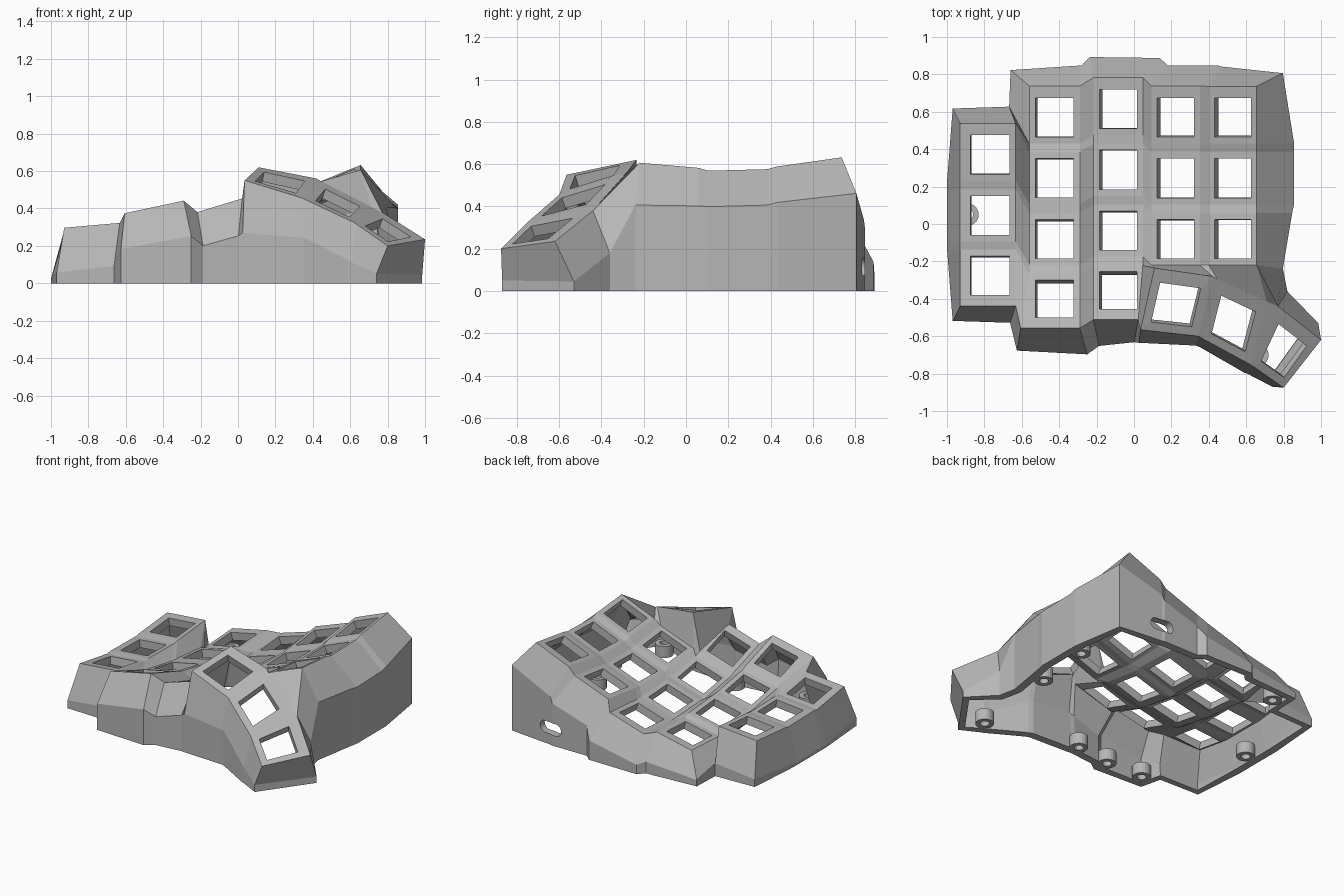
import bpy, bmesh
from math import radians, sin, cos
from mathutils import Vector as V

if "Cube" in bpy.data.objects:
    bpy.data.objects.remove(bpy.data.objects["Cube"], do_unlink=True)

grey = bpy.data.materials.new("shell grey")
grey.use_nodes = True
GREY = (0.47, 0.47, 0.47, 1)
grey.diffuse_color = GREY
grey.node_tree.nodes["Principled BSDF"].inputs["Base Color"].default_value = GREY


def add_object(name, bm):
    mesh = bpy.data.meshes.new(name)
    bm.to_mesh(mesh)
    bm.free()
    ob = bpy.data.objects.new(name, mesh)
    bpy.context.collection.objects.link(ob)
    mesh.materials.append(grey)
    return ob


shell = bmesh.new()


def face(*pts):
    shell.faces.new([shell.verts.new(p) for p in pts])


def frame(outer, inner):
    for i in range(4):
        j = (i + 1) % 4
        face(outer[i], outer[j], inner[j], inner[i])


# Key sockets: corners are ordered front left, front right, back right, back left
FL, FR, BR, BL = range(4)
ROW_Y = {1: 0.57, 2: 0.245, 3: -0.08, 4: -0.40}
COLUMNS = {  # x, y shift, sideways tilt, then height and slope of each row
    "A": (-0.77, 0.125, 5, {2: (0.283, 5), 3: (0.266, -1), 4: (0.285, -9)}),
    "B": (-0.425, 0, 12, {1: (0.215, 3), 2: (0.235, -5), 3: (0.275, -10), 4: (0.362, -18)}),
    "C": (-0.085, 0.045, 17, {1: (0.265, 4), 2: (0.262, -3), 3: (0.287, -9), 4: (0.37, -18)}),
    "D": (0.222, 0, 20, {1: (0.41, 7), 2: (0.383, 1), 3: (0.405, -6)}),
    "E": (0.528, 0, 22, {1: (0.557, 8), 2: (0.521, 1.5), 3: (0.543, -5)}),
}
K = {}
HOLE = 0.105
for c, (x, shift, roll, rows) in COLUMNS.items():
    roll = radians(roll)
    side = V((cos(roll), 0, sin(roll)))
    for r, (height, slope) in rows.items():
        up = V((0, cos(radians(slope)), sin(radians(slope))))
        mid = V((x, ROW_Y[r] + shift, height))
        left = 0.16 if c == "A" else 0.138
        right = 0.138
        front = 0.165 if r == 4 else 0.14
        back = 0.168 if r == min(rows) else 0.14
        spots = [(-left, -front), (right, -front), (right, back), (-left, back)]
        if (c, r) == ("C", 4):
            spots[FR] = (0.112, -front)
        if (c, r) == ("B", 4):
            spots[FL] = (-0.185, -front)
        K[c, r] = [mid + side * u + up * v for u, v in spots]
        inner = [mid + side * u * HOLE + up * v * HOLE
                 for u, v in ((-1, -1), (1, -1), (1, 1), (-1, 1))]
        frame(K[c, r], inner)

# Thumb sockets
K["T", 1] = [V((0.035, -0.565, 0.55)), V((0.345, -0.60, 0.455)), V((0.42, -0.28, 0.56)), V((0.11, -0.235, 0.62))]
K["T", 2] = [V((0.365, -0.612, 0.445)), V((0.62, -0.75, 0.325)), V((0.71, -0.415, 0.41)), V((0.445, -0.295, 0.545))]
K["T", 3] = [V((0.635, -0.76, 0.315)), V((0.80, -0.875, 0.20)), V((1.0, -0.62, 0.235)), V((0.77, -0.44, 0.38))]
for n in (1, 2, 3):
    q = K["T", n]

    def at(u, v):
        return q[FL].lerp(q[FR], u).lerp(q[BL].lerp(q[BR], u), v)
    a, b, low, high = 0.15, 0.85, 0.14, 0.78
    frame(q, [at(a, low), at(b, low), at(b, high), at(a, high)])

# Webs between rows, columns and diagonals
for (c, r), k in list(K.items()):
    if c == "T":
        continue
    below, n = K.get((c, r + 1)), chr(ord(c) + 1)
    beside, diag = K.get((n, r)), K.get((n, r + 1))
    if below:
        face(k[FL], k[FR], below[BR], below[BL])
    if beside:
        face(k[FR], beside[FL], beside[BL], k[BR])
    if below and beside and diag:
        face(k[FR], beside[FL], diag[BL], below[BR])
T1, T2, T3 = (K["T", n] for n in (1, 2, 3))
C3, C4, D3, E3 = K["C", 3], K["C", 4], K["D", 3], K["E", 3]
face(K["A", 2][BR], K["B", 2][BL], K["B", 1][FL])

# Webs joining the thumb cluster
for a, b in ((T1, T2), (T2, T3)):
    face(a[FR], b[FL], b[BL], a[BR])
face(C3[FR], C4[BR], T1[BL], D3[FL])
face(C4[BR], C4[FR], T1[FL], T1[BL])
face(D3[FL], T1[BL], T1[BR], D3[FR])
face(D3[FR], T1[BR], T2[BL], E3[FL])
face(E3[FL], T2[BL], T2[BR], E3[FR])
face(T2[BR], T3[BL], E3[FR])

# Outer wall: each rim point leans out by an offset, then drops to the floor
rim = []


def lean(c, r, corner, dx, dy, dz):
    p = K[c, r][corner]
    rim.append((p, p + V((dx, dy, dz))))


lean("A", 4, FL, -0.04, -0.08, -0.24)
lean("A", 4, FR, -0.03, -0.09, -0.23)
lean("B", 4, FL, -0.02, -0.12, -0.19)
lean("B", 4, FR, 0.04, -0.14, -0.19)
lean("C", 4, FL, 0.03, -0.14, -0.18)
lean("C", 4, FR, -0.02, -0.12, -0.2)
lean("T", 1, FL, -0.01, -0.07, -0.28)
lean("T", 1, FR, -0.015, -0.05, -0.21)
lean("T", 2, FL, -0.015, -0.045, -0.2)
lean("T", 2, FR, -0.03, -0.045, -0.2)
lean("T", 3, FL, -0.03, -0.04, -0.2)
lean("T", 3, FR, -0.06, 0.005, -0.15)
lean("T", 3, BR, -0.015, 0.09, -0.19)
lean("T", 3, BL, 0.05, 0.08, -0.2)
lean("E", 3, FR, 0.14, -0.02, -0.2)
lean("E", 3, BR, 0.19, 0, -0.18)
for r in (2, 1):
    lean("E", r, FR, 0.2, 0, -0.17)
    lean("E", r, BR, *((0.2, 0, -0.17) if r == 2 else (0.14, 0.07, -0.17)))
lean("E", 1, BL, 0.07, 0.105, -0.19)
lean("D", 1, BR, 0.1, 0.11, -0.18)
lean("D", 1, BL, 0.09, 0.11, -0.17)
lean("C", 1, BR, 0.09, 0.105, -0.18)
lean("C", 1, BL, -0.02, 0.11, -0.17)
lean("B", 1, BR, 0.01, 0.11, -0.17)
lean("B", 1, BL, -0.1, 0.085, -0.15)
corner = K["A", 2][BR] + V((-0.035, 0.09, -0.22))
rim.append((K["B", 1][FL], corner))
rim.append((K["A", 2][BR], corner))
lean("A", 2, BL, -0.04, 0.08, -0.23)
for r in (2, 3, 4):
    if r > 2:
        lean("A", r, BL, -0.07, 0, -0.23)
    if r < 4:
        lean("A", r, FL, -0.07, 0, -0.23)
for (p, a), (q, b) in zip(rim, rim[1:] + rim[:1]):
    if (a - b).length < 0.001:
        face(p, a, q)
        continue
    face(p, a, b, q)
    face(a, V((a.x, a.y, 0)), V((b.x, b.y, 0)), b)

bmesh.ops.remove_doubles(shell, verts=shell.verts, dist=0.0005)
bmesh.ops.recalc_face_normals(shell, faces=shell.faces)
if sum(f.normal.z * f.calc_area() for f in shell.faces) < 0:
    bmesh.ops.reverse_faces(shell, faces=shell.faces)
case = add_object("keyboard_case", shell)
thick = case.modifiers.new("thickness", "SOLIDIFY")
thick.thickness = 0.055
thick.offset = -1

# Oval cable opening in the back wall
bm = bmesh.new()
bmesh.ops.create_cone(bm, cap_ends=True, segments=24, radius1=0.042, radius2=0.042, depth=0.3)
for v in bm.verts:
    v.co.x += 0.045 if v.co.x > 0 else -0.045
    v.co = V((v.co.x + 0.47, v.co.z + 0.82, v.co.y + 0.115))
bmesh.ops.recalc_face_normals(bm, faces=bm.faces)
cutter = add_object("cable_opening_cutter", bm)
cutter.hide_render = True
cutter.display_type = "WIRE"
cutter.hide_set(True)
cut = case.modifiers.new("cable opening", "BOOLEAN")
cut.operation = "DIFFERENCE"
cut.object = cutter

# Hollow screw posts along the inside of the walls
POSTS = [(-0.89, 0.05), (-0.55, -0.58), (-0.27, -0.59), (0.0, -0.55), (0.66, -0.70),
         (0.72, -0.04), (0.76, 0.38), (-0.56, 0.71)]
for i, (x, y) in enumerate(POSTS):
    bm = bmesh.new()
    rings = []
    for radius, z in ((0.06, 0), (0.06, 0.08), (0.03, 0.08), (0.03, 0)):
        ring = bmesh.ops.create_circle(bm, segments=20, radius=radius)["verts"]
        for v in ring:
            v.co += V((x, y, z))
        rings.append(ring)
    for a, b in zip(rings, rings[1:] + rings[:1]):
        for j in range(20):
            k = (j + 1) % 20
            bm.faces.new((a[j], a[k], b[k], b[j]))
    bmesh.ops.recalc_face_normals(bm, faces=bm.faces)
    add_object(f"screw_post_{i + 1}", bm)
